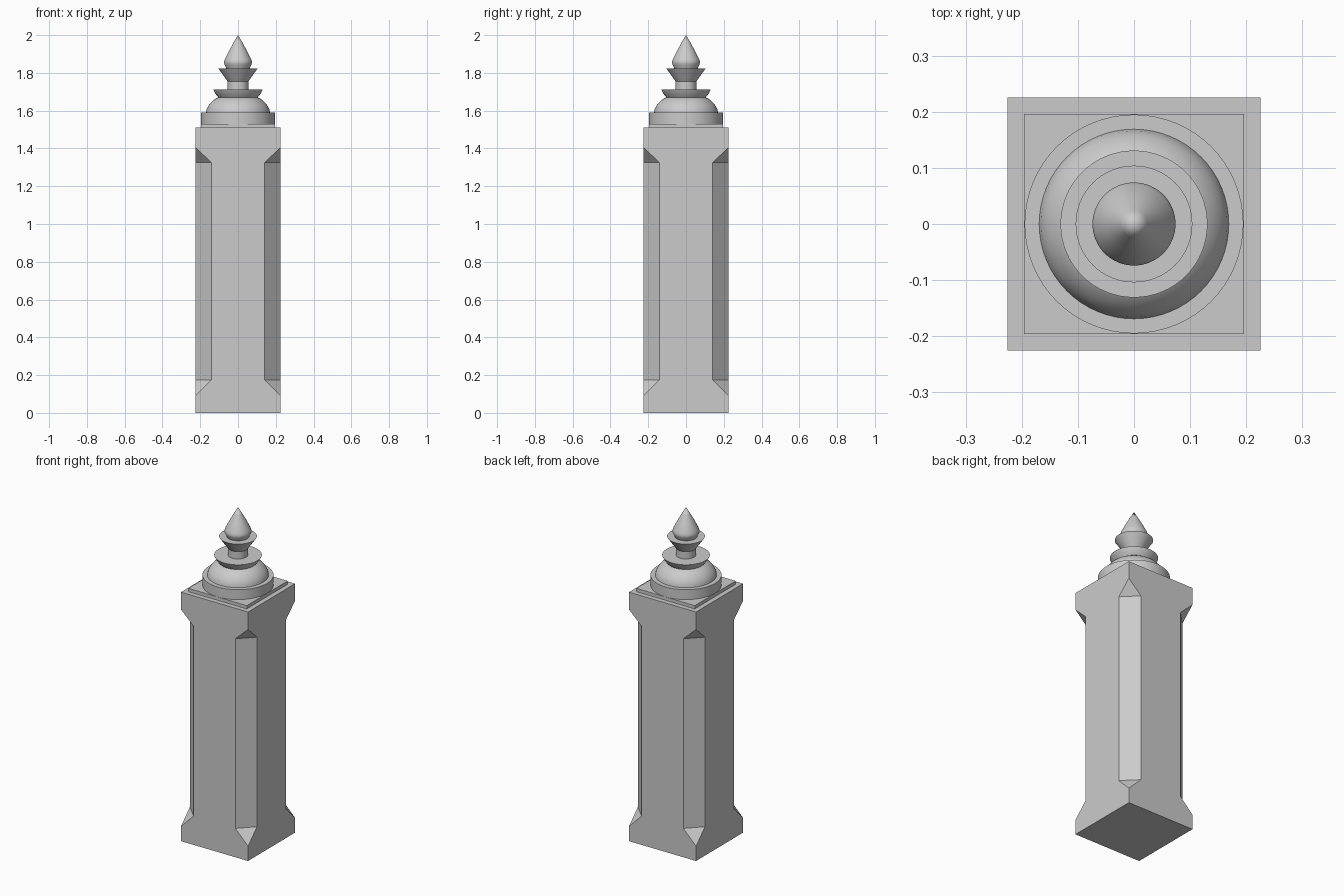
import bpy, bmesh, math

if "Cube" in bpy.data.objects:
    bpy.data.objects.remove(bpy.data.objects["Cube"])


def finish(name, bm, smooth=False):
    bmesh.ops.remove_doubles(bm, verts=bm.verts, dist=1e-5)
    bmesh.ops.recalc_face_normals(bm, faces=bm.faces)
    mesh = bpy.data.meshes.new(name)
    bm.to_mesh(mesh)
    bm.free()
    obj = bpy.data.objects.new(name, mesh)
    bpy.context.collection.objects.link(obj)
    if smooth:
        bpy.ops.object.select_all(action='DESELECT')
        obj.select_set(True)
        bpy.context.view_layer.objects.active = obj
        bpy.ops.object.shade_smooth_by_angle(angle=math.radians(30))
    return obj


def square_loft(name, half, levels):
    """Square section lofted through (z, corner cut) levels."""
    bm = bmesh.new()
    rings = []
    for z, cut in levels:
        ring, a = [], half - cut
        for sx, sy in ((1, 1), (-1, 1), (-1, -1), (1, -1)):
            pair = [(sx * half, sy * a, z), (sx * a, sy * half, z)]
            if sx * sy < 0:
                pair.reverse()
            ring += [bm.verts.new(p) for p in pair]
        rings.append(ring)
    for lo, hi in zip(rings, rings[1:]):
        for i in range(8):
            j = (i + 1) % 8
            bm.faces.new((lo[i], lo[j], hi[j], hi[i]))
    bm.faces.new(rings[0][::-1])
    bm.faces.new(rings[-1])
    return finish(name, bm)


def lathe(name, profile, steps=64):
    """Closed turned solid from an (r, z) profile."""
    pts = [(0, profile[0][1])] + profile
    if pts[-1][0] > 0:
        pts.append((0, pts[-1][1]))
    bm = bmesh.new()
    verts = [bm.verts.new((r, 0, z)) for r, z in pts]
    edges = [bm.edges.new(e) for e in zip(verts, verts[1:])]
    bmesh.ops.spin(bm, geom=verts + edges, cent=(0, 0, 0), axis=(0, 0, 1),
                   angle=2 * math.pi, steps=steps)
    return finish(name, bm, True)


# Post with stopped corner chamfers
square_loft("post", 0.225, [(0, 0), (0.09, 0), (0.175, 0.085),
                            (1.325, 0.085), (1.405, 0), (1.51, 0)])

# Square plate and round disc under the finial
square_loft("cap_plate", 0.196, [(1.51, 0), (1.53, 0)])
lathe("cap_disc", [(0.195, 1.53), (0.195, 1.59)])

# Domed base with flared collar
lathe("finial_dome", [(0.169, 1.59), (0.166, 1.607), (0.158, 1.624),
                      (0.147, 1.639), (0.132, 1.654), (0.115, 1.665),
                      (0.104, 1.67)])
lathe("finial_collar", [(0.104, 1.67), (0.114, 1.682), (0.124, 1.697),
                        (0.131, 1.711)])

# Neck opening into a cup
lathe("finial_cup", [(0.055, 1.711), (0.055, 1.755), (0.066, 1.77),
                     (0.085, 1.797), (0.104, 1.824)])

# Pointed bud
lathe("finial_bud", [(0.062, 1.824), (0.068, 1.838), (0.073, 1.849),
                     (0.074, 1.859), (0.07, 1.872), (0.05, 1.912),
                     (0.024, 1.96), (0, 2.0)])
